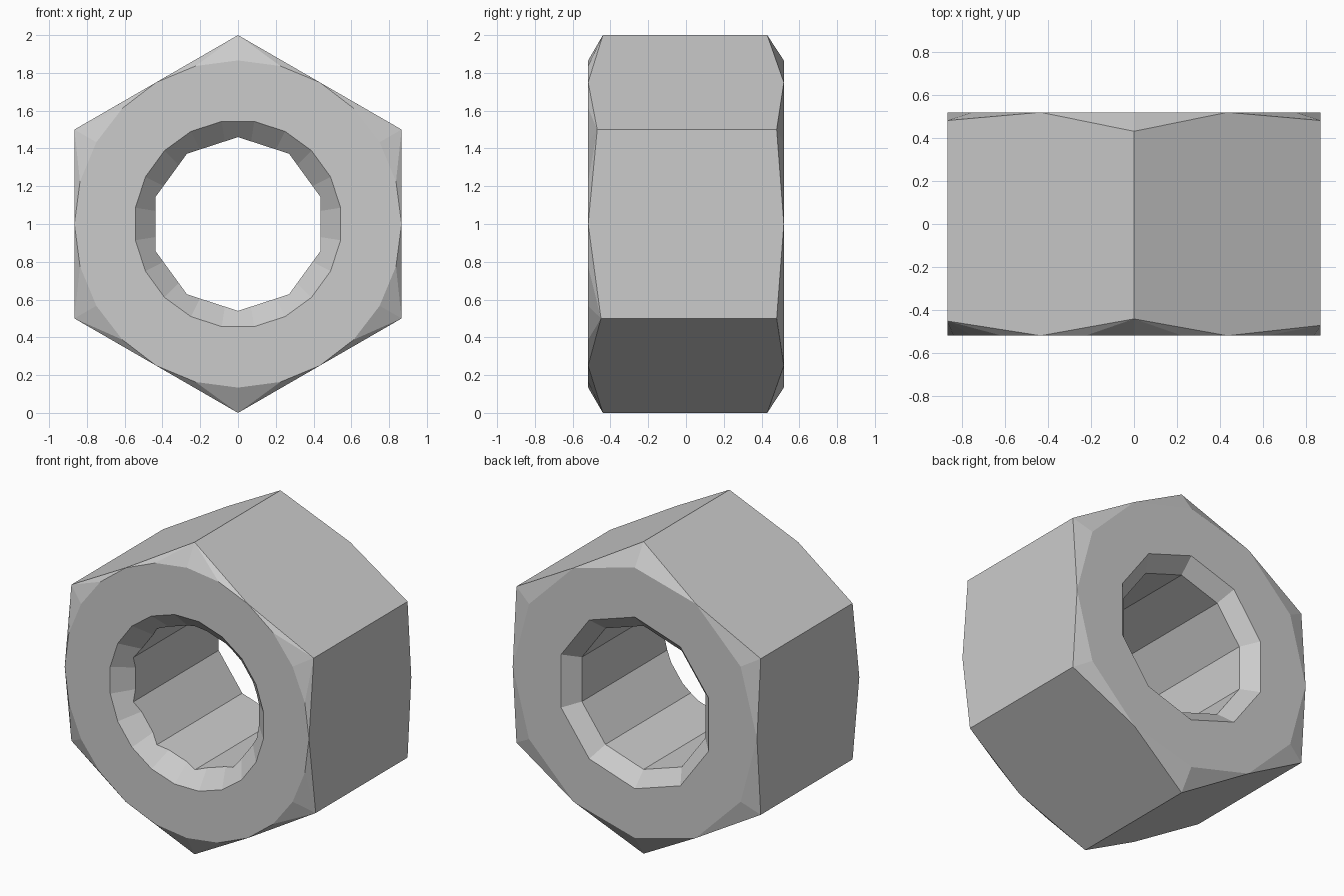
import bpy, bmesh, math

if "Cube" in bpy.data.objects:
    bpy.data.objects.remove(bpy.data.objects["Cube"])

HALF = 0.518      # half thickness of the nut
FLAT = 0.866      # centre to flat side


def polar(r, deg, y):
    a = math.radians(deg)
    return (r * math.cos(a), y, 1 + r * math.sin(a))


def hull_object(name, points):
    """Convex solid around a set of points."""
    bm = bmesh.new()
    verts = [bm.verts.new(p) for p in points]
    res = bmesh.ops.convex_hull(bm, input=verts)
    junk = {g for g in res["geom_interior"] + res["geom_unused"]
            if isinstance(g, bmesh.types.BMVert)}
    bmesh.ops.delete(bm, geom=list(junk), context='VERTS')
    bmesh.ops.dissolve_limit(bm, angle_limit=0.01, verts=bm.verts[:], edges=bm.edges[:])
    bmesh.ops.recalc_face_normals(bm, faces=bm.faces[:])
    me = bpy.data.meshes.new(name)
    bm.to_mesh(me)
    bm.free()
    ob = bpy.data.objects.new(name, me)
    bpy.context.collection.objects.link(ob)
    return ob


def ring(r, n, y, phase=0):
    return [polar(r, phase + 360 * i / n, y) for i in range(n)]


# Nut body: six corners set back from both rounded end faces
front_depth = [0.47, 0.44, 0.45, 0.45, 0.44, 0.45]
back_depth = [0.48, 0.43, 0.48, 0.48, 0.43, 0.48]
pts = ring(FLAT, 24, -HALF) + ring(FLAT, 12, HALF)
for i in range(6):
    pts.append(polar(1, 30 + 60 * i, -front_depth[i]))
    pts.append(polar(1, 30 + 60 * i, back_depth[i]))
nut = hull_object("hex_nut", pts)

# Cutters: through hole and the flared mouth on each end
cutters = [
    hull_object("hole_cutter", ring(0.46, 10, -0.7, 18) + ring(0.46, 10, 0.7, 18)),
    hull_object("front_mouth_cutter", ring(0.55, 20, -HALF, 9) + ring(0.55, 20, -0.7, 9)
                + ring(0.44, 20, -0.41, 9)),
    hull_object("back_mouth_cutter", ring(0.55, 10, HALF, 18) + ring(0.55, 10, 0.7, 18)
                + ring(0.44, 10, 0.41, 18)),
]
bpy.context.view_layer.objects.active = nut
for c in cutters:
    mod = nut.modifiers.new(c.name, 'BOOLEAN')
    mod.operation = 'DIFFERENCE'
    mod.solver = 'EXACT'
    mod.object = c
    bpy.ops.object.modifier_apply(modifier=mod.name)
for c in cutters:
    bpy.data.objects.remove(c, do_unlink=True)
